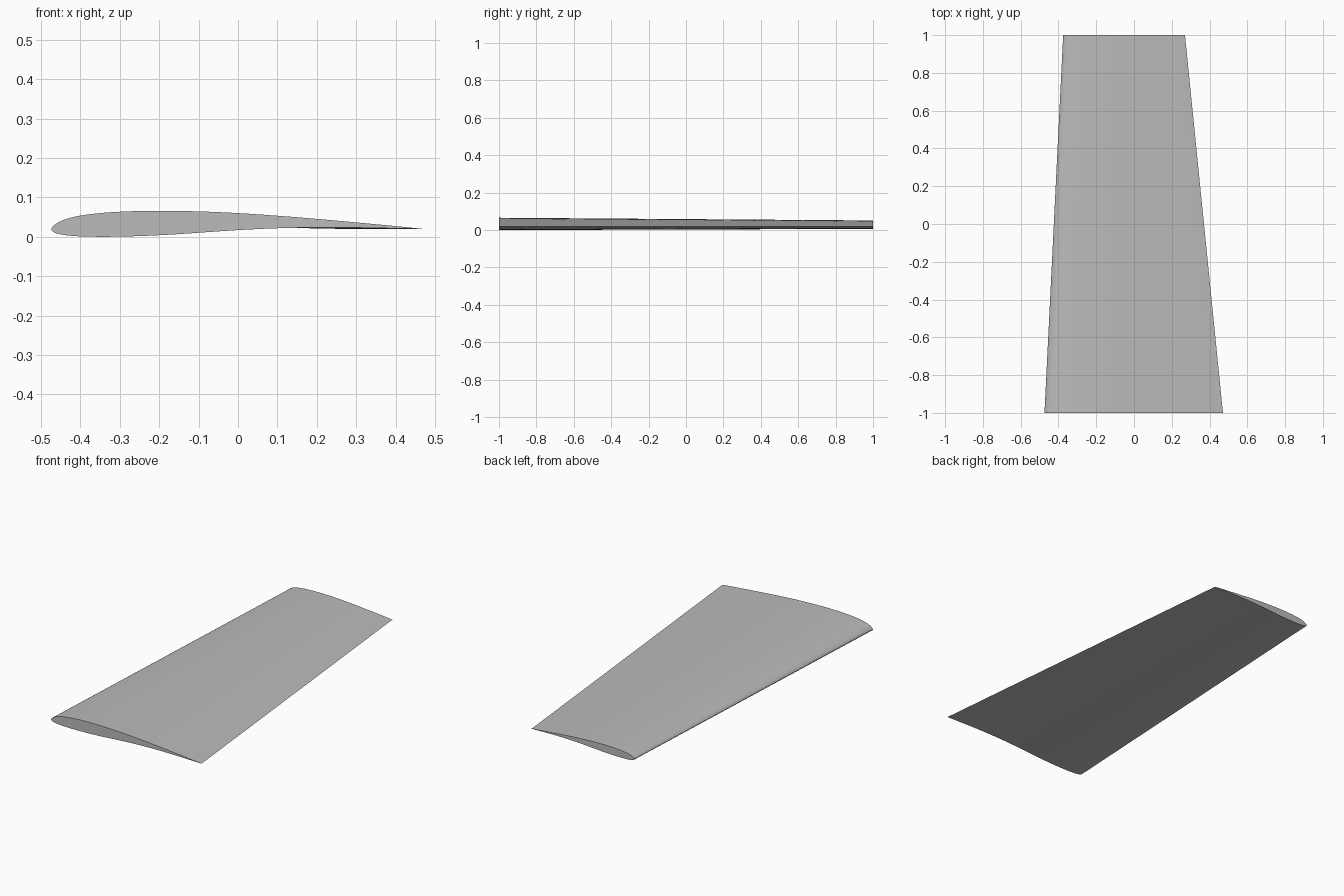
import bpy, bmesh
from mathutils import Vector

if "Cube" in bpy.data.objects:
    bpy.data.objects.remove(bpy.data.objects["Cube"])

# Airfoil section at the wide end (x, z), trailing edge over the top to the nose and back
SECTION = [
    (0.471, 0.020), (0.40, 0.0272), (0.30, 0.0365), (0.20, 0.0455), (0.10, 0.0535),
    (0.0, 0.0602), (-0.10, 0.0645), (-0.20, 0.0660), (-0.29, 0.0642), (-0.36, 0.0592),
    (-0.41, 0.0520), (-0.445, 0.0420), (-0.465, 0.0310), (-0.474, 0.0190),
    (-0.466, 0.0105), (-0.445, 0.0052), (-0.41, 0.0015), (-0.35, 0.0), (-0.27, 0.0012),
    (-0.18, 0.0050), (-0.09, 0.0110), (0.0, 0.0170), (0.10, 0.0217), (0.20, 0.0237),
    (0.30, 0.0232), (0.40, 0.0213), (0.471, 0.020),
]
LEAD, CHORD, AXIS_Z = -0.474, 0.945, 0.020


def smooth_outline(points, steps=3):
    """Spline through the points; open at the sharp trailing edge."""
    p = [Vector(q) for q in points]
    p = [2 * p[0] - p[1]] + p + [2 * p[-1] - p[-2]]
    out = []
    for a, b, c, d in zip(p, p[1:], p[2:], p[3:]):
        for i in range(steps):
            t = i / steps
            out.append(0.5 * (2 * b + (c - a) * t + (2 * a - 5 * b + 4 * c - d) * t * t
                              + (3 * b - a - 3 * c + d) * t ** 3))
    return out


def add_section(bm, outline, y, lead, chord):
    s = chord / CHORD
    return [bm.verts.new((lead + (q.x - LEAD) * s, y, AXIS_Z + (q.y - AXIS_Z) * s))
            for q in outline]


# Tapered wing: skin between the two sections, plus end caps
outline = smooth_outline(SECTION)
bm = bmesh.new()
root = add_section(bm, outline, -1.0, -0.474, 0.945)
tip = add_section(bm, outline, 1.0, -0.375, 0.645)
n = len(outline)
for i in range(n):
    j = (i + 1) % n
    bm.faces.new((root[i], root[j], tip[j], tip[i])).smooth = True
bm.faces.new(root)
bm.faces.new(tip[::-1])
bmesh.ops.recalc_face_normals(bm, faces=bm.faces)
mesh = bpy.data.meshes.new("wing")
bm.to_mesh(mesh)
bm.free()

wing = bpy.data.objects.new("wing", mesh)
bpy.context.collection.objects.link(wing)
grey = bpy.data.materials.new("light grey")
grey.diffuse_color = (0.5, 0.5, 0.5, 1)
grey.use_nodes = True
grey.node_tree.nodes["Principled BSDF"].inputs["Base Color"].default_value = grey.diffuse_color
mesh.materials.append(grey)

bpy.context.view_layer.objects.active = wing
wing.select_set(True)
bpy.ops.object.shade_smooth_by_angle(angle=0.6)
